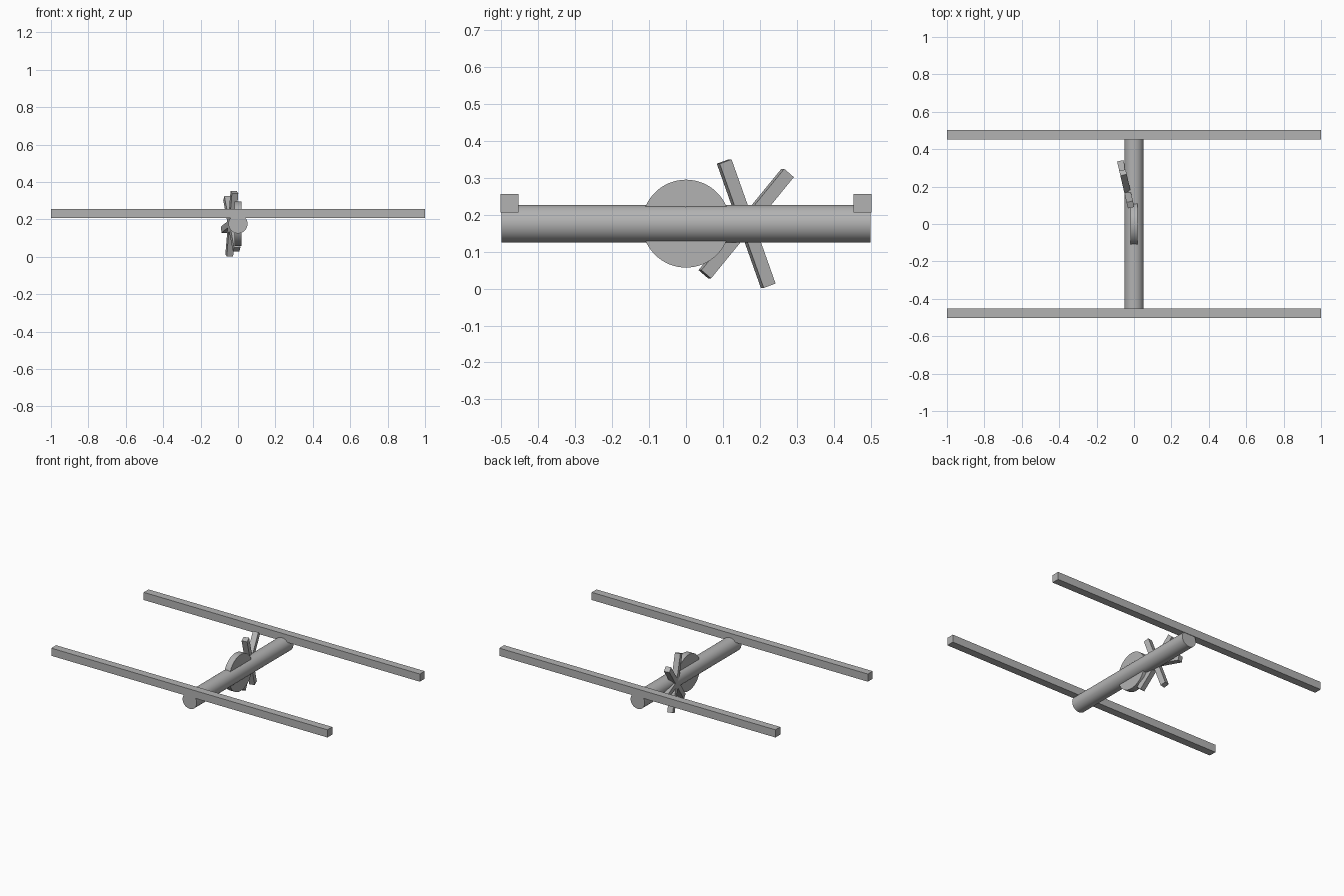
import bpy
from math import radians, pi
from mathutils import Matrix

cube = bpy.data.objects.get("Cube")
if cube:
    bpy.data.objects.remove(cube, do_unlink=True)

grey = bpy.data.materials.new("plain grey")
grey.use_nodes = True
colour = (0.45, 0.45, 0.45, 1)
grey.diffuse_color = colour
grey.node_tree.nodes["Principled BSDF"].inputs["Base Color"].default_value = colour

AXIS_Z = 0.176  # height of the body axis


def box(name, size, matrix):
    bpy.ops.mesh.primitive_cube_add(size=1)
    ob = bpy.context.object
    ob.name = name
    ob.data.transform(Matrix.Diagonal((*size, 1)))
    ob.matrix_world = matrix
    ob.data.materials.append(grey)
    return ob


def cylinder(name, radius, depth, rotation):
    bpy.ops.mesh.primitive_cylinder_add(
        vertices=64, radius=radius, depth=depth,
        location=(0, 0, AXIS_Z), rotation=rotation)
    ob = bpy.context.object
    ob.name = name
    ob.data.materials.append(grey)
    bpy.ops.object.shade_smooth_by_angle(angle=radians(30))
    return ob


# Long round body running front to back
cylinder("body_tube", 0.051, 1.0, (pi / 2, 0, 0))

# Upright disc through the middle of the body
cylinder("centre_disc", 0.119, 0.04, (0, pi / 2, 0))

# Front and back wing bars resting in the top of the body
for name, y in (("front_wing", -0.478), ("back_wing", 0.478)):
    box(name, (2, 0.05, 0.05), Matrix.Translation((0, y, AXIS_Z + 0.055)))

# Three crossed rotor bars, turned slightly about the vertical
hub = Matrix.Translation((-0.033, 0.163, AXIS_Z)) @ Matrix.Rotation(radians(13), 4, "Z")
for i in range(3):
    spin = Matrix.Rotation(radians(-10 + 60 * i), 4, "X")
    box(f"rotor_bar_{i + 1}", (0.035, 0.358, 0.035), hub @ spin)
